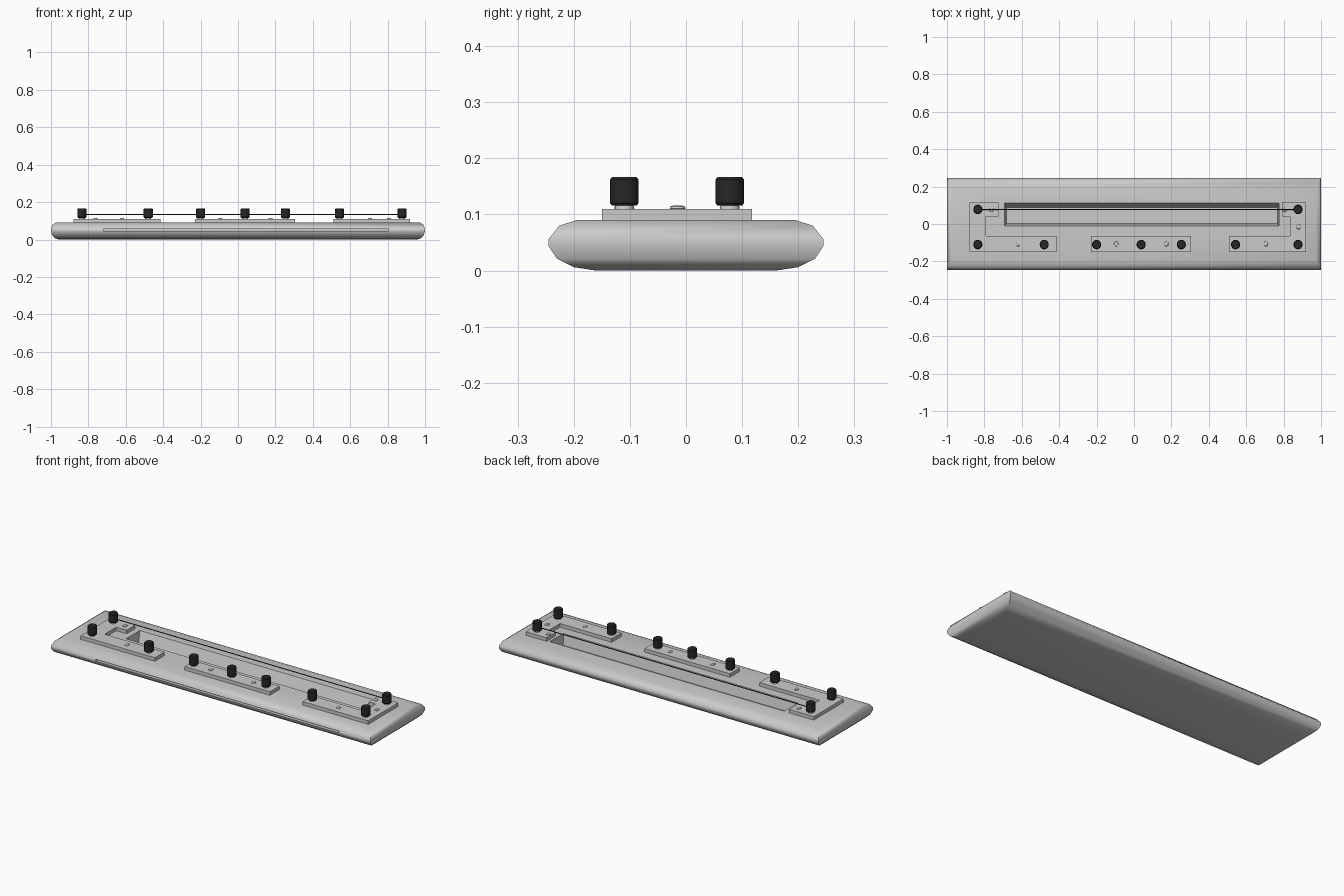
import bpy, bmesh, math
from mathutils import Vector

if "Cube" in bpy.data.objects:
    bpy.data.objects.remove(bpy.data.objects["Cube"])

black = bpy.data.materials.new("knob_black")
black.diffuse_color = (0.02, 0.02, 0.02, 1)
black.use_nodes = True
black.node_tree.nodes["Principled BSDF"].inputs["Base Color"].default_value = black.diffuse_color


def finish(name, bm, angle=None, mat=None):
    bmesh.ops.recalc_face_normals(bm, faces=bm.faces)
    me = bpy.data.meshes.new(name)
    bm.to_mesh(me)
    bm.free()
    ob = bpy.data.objects.new(name, me)
    bpy.context.collection.objects.link(ob)
    if mat:
        me.materials.append(mat)
    if angle:
        bpy.ops.object.select_all(action='DESELECT')
        ob.select_set(True)
        bpy.context.view_layer.objects.active = ob
        bpy.ops.object.shade_smooth_by_angle(angle=math.radians(angle))
    return ob


def loft(name, rings, angle=None, mat=None):
    """Skin a stack of equal-length closed rings and cap both ends."""
    bm = bmesh.new()
    vs = [[bm.verts.new(p) for p in r] for r in rings]
    n = len(vs[0])
    for a, b in zip(vs, vs[1:]):
        for i in range(n):
            j = (i + 1) % n
            bm.faces.new((a[i], a[j], b[j], b[i]))
    bm.faces.new(vs[0][::-1])
    bm.faces.new(vs[-1])
    return finish(name, bm, angle, mat)


def rect(x0, x1, y0, y1, z):
    return [(x0, y0, z), (x1, y0, z), (x1, y1, z), (x0, y1, z)]


def turned(name, x, y, profile, rx=1.0, sides=24, mat=None):
    """Round part from (radius, z) pairs; rx narrows it along x."""
    rings = []
    for r, z in profile:
        rings.append([(x + r * rx * math.cos(2 * math.pi * i / sides),
                       y + r * math.sin(2 * math.pi * i / sides), z)
                      for i in range(sides)])
    return loft(name, rings, 35, mat)


def plate(name, outline):
    return loft(name, [[(x, y, z) for x, y in outline] for z in (0.088, 0.110)])


def cut(ob, cutter):
    cutter.hide_render = True
    m = ob.modifiers.new("cut", 'BOOLEAN')
    m.operation = 'DIFFERENCE'
    m.solver = 'EXACT'
    m.object = cutter
    bpy.context.view_layer.objects.active = ob
    bpy.ops.object.modifier_apply(modifier=m.name)
    bpy.data.objects.remove(cutter)


# Body: rounded slab with mitred corners, (inset, z) profile
profile = [(0.085, 0), (0.045, 0.006), (0.015, 0.021), (0, 0.044),
           (0, 0.056), (0.019, 0.080), (0.050, 0.090)]
rings = []
for d, z in profile:
    hx, hy = 1 - d * 0.5, 0.245 - d
    rings.append(rect(-hx, hx, -hy, hy, z))
body = loft("body", rings)

# Tapered well in the top and thin slot in the front
cut(body, loft("well_cutter", [
    rect(-0.683, 0.767, 0.002, 0.087, 0.03),
    rect(-0.692, 0.775, -0.011, 0.111, 0.09),
    rect(-0.692, 0.775, -0.011, 0.111, 0.12)]))
cut(body, loft("slot_cutter", [
    rect(-0.72, 0.805, -0.30, -0.215, z) for z in (0.046, 0.056)]))
bpy.ops.object.select_all(action='DESELECT')
body.select_set(True)
bpy.context.view_layer.objects.active = body
bpy.ops.object.shade_smooth_by_angle(angle=math.radians(40))

# Raised plates
F, B = -0.150, -0.064
plate("left_plate", [(-0.88, F), (-0.415, F), (-0.415, B), (-0.79, B),
                     (-0.79, 0.04), (-0.725, 0.04), (-0.725, 0.115), (-0.88, 0.115)])
plate("middle_plate", [(-0.23, F), (0.305, F), (0.305, B), (-0.23, B)])
plate("right_plate", [(0.51, F), (0.92, F), (0.92, 0.118), (0.79, 0.118),
                      (0.79, 0.04), (0.833, 0.04), (0.833, B), (0.51, B)])

# Knobs on collars
knobs = [(x, -0.110) for x in (-0.835, -0.48, -0.20, 0.038, 0.253, 0.543, 0.877)]
knobs += [(-0.835, 0.078), (0.877, 0.078)]
for x, y in knobs:
    turned("knob_collar", x, y, [(0.017, 0.108), (0.017, 0.115), (0.014, 0.121)], 0.95)
    turned("knob", x, y, [(0.022, 0.116), (0.0255, 0.120), (0.0255, 0.162),
                          (0.0215, 0.167)], 0.95, mat=black)

# Screw heads
for x, y in [(-0.762, 0.078), (0.808, 0.078), (-0.62, -0.106), (-0.095, -0.106),
             (0.173, -0.106), (0.705, -0.106), (0.88, -0.015)]:
    turned("screw_head", x, y, [(0.010, 0.108), (0.014, 0.111), (0.013, 0.114),
                                (0.008, 0.116)], 0.8, sides=16)

# Wire strung between the two back knobs
bm = bmesh.new()
bmesh.ops.create_cone(bm, cap_ends=True, segments=8, radius1=0.0025,
                      radius2=0.0025, depth=1.712)
for v in bm.verts:
    v.co = Vector((v.co.z + 0.021, v.co.x + 0.078, v.co.y + 0.134))
finish("wire", bm, 50, black)
